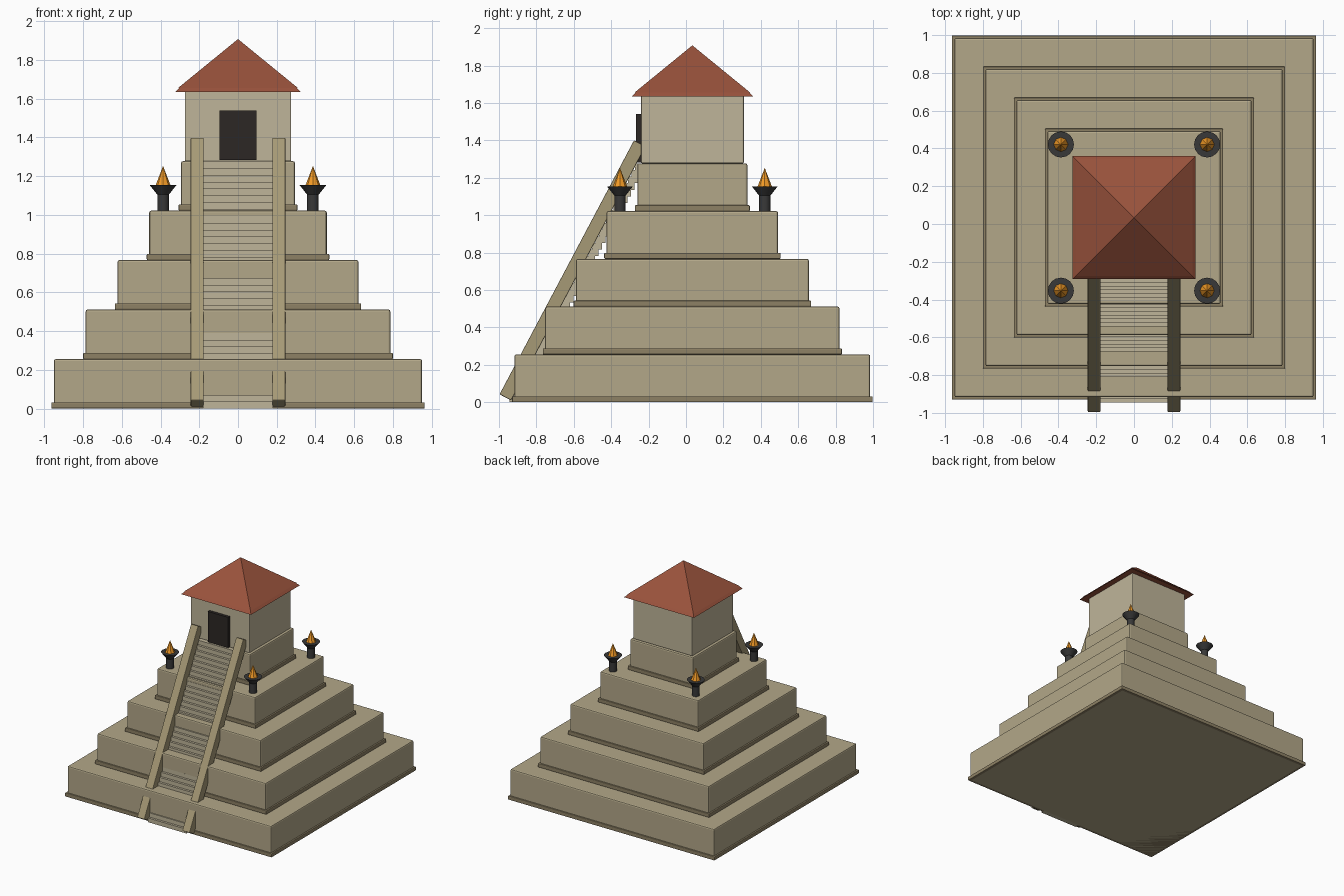
import bpy
from math import pi, sqrt, atan2
from mathutils import Vector

if "Cube" in bpy.data.objects:
    bpy.data.objects.remove(bpy.data.objects["Cube"])

CY = 0.034  # the pyramid is set back to leave room for the stair foot


def material(name, rgb):
    m = bpy.data.materials.new(name)
    m.diffuse_color = (*rgb, 1)
    m.use_nodes = True
    m.node_tree.nodes["Principled BSDF"].inputs["Base Color"].default_value = m.diffuse_color
    return m


STONE = material("stone", (0.45, 0.39, 0.25))
TRIM = material("dark_stone", (0.27, 0.22, 0.13))
PALE = material("pale_stone", (0.52, 0.46, 0.32))
RAIL = material("rail_stone", (0.38, 0.32, 0.18))
TILE = material("roof_tile", (0.32, 0.085, 0.045))
DARK = material("door_dark", (0.025, 0.02, 0.018))
IRON = material("iron", (0.04, 0.04, 0.04))
FIRE = material("fire", (0.9, 0.33, 0.02))


def finish(name, mat, bevel=0):
    ob = bpy.context.object
    ob.name = name
    ob.data.materials.append(mat)
    if bevel:
        b = ob.modifiers.new("bevel", "BEVEL")
        b.width = bevel
        b.segments = 2
    return ob


def box(name, x, y, z, mat, bevel=0):
    """Box from (min, max) ranges."""
    bpy.ops.mesh.primitive_cube_add(size=1, location=[sum(r) / 2 for r in (x, y, z)])
    bpy.context.object.scale = [r[1] - r[0] for r in (x, y, z)]
    bpy.ops.object.transform_apply(location=False, rotation=False, scale=True)
    return finish(name, mat, bevel)


def square(name, half, z0, z1, mat, bevel=0):
    return box(name, (-half, half), (CY - half, CY + half), (z0, z1), mat, bevel)


def cone(name, x, y, r0, r1, z0, z1, sides, mat, turn=0.0):
    bpy.ops.mesh.primitive_cone_add(vertices=sides, radius1=r0, radius2=r1, depth=z1 - z0,
                                    location=(x, y, (z0 + z1) / 2), rotation=(0, 0, turn))
    ob = finish(name, mat)
    if sides > 8:
        bpy.ops.object.shade_smooth_by_angle()
    return ob


# Stepped tiers, each with a dark base moulding
TIER_H = 0.2555
for i in range(5):
    half, z = 0.951 - 0.1642 * i, TIER_H * i
    square(f"tier_{i + 1}", half, z, z + TIER_H, STONE, 0.01)
    square(f"tier_moulding_{i + 1}", half + 0.013, z, z + 0.032, TRIM, 0.005)
TOP = TIER_H * 5

# Temple with doorway
square("temple", 0.275, TOP, 1.64, PALE, 0.006)
box("doorway", (-0.095, 0.095), (-0.266, -0.23), (1.283, 1.54), DARK)

# Four-sided roof with flared eaves
R2 = sqrt(2)
cone("roof_eaves", 0, CY, 0.326 * R2, 0.298 * R2, 1.634, 1.662, 4, TILE, pi / 4)
cone("roof", 0, CY, 0.31 * R2, 0, 1.655, 1.908, 4, TILE, pi / 4)

# Stairs: one thin block per step
N = 36
for i in range(N):
    t = i / (N - 1)
    y, z = -0.945 + 0.672 * t, TOP * i / N
    box(f"step_{i + 1}", (-0.18, 0.18), (y, y + 0.055), (z, z + TOP / N), PALE)

# Sloping side rails
low, high = Vector((0, -0.966, 0.026)), Vector((0, -0.247, 1.384))
run = high - low
for side, s in (("left", -1), ("right", 1)):
    w, h, t = 0.034, run.length / 2, 0.035
    ob = box(f"stair_rail_{side}", (-w, w), (-t, t), (-h, h), RAIL, 0.005)
    ob.location = (low + high) / 2 + Vector((s * 0.211, 0, 0))
    ob.rotation_euler.x = -atan2(run.y, run.z)

# Corner braziers on the fourth tier
Z = TIER_H * 4
for sx in (-1, 1):
    for sy in (-1, 1):
        x, y = sx * 0.387, CY + sy * 0.387
        cone("brazier_stem", x, y, 0.03, 0.03, Z, Z + 0.1, 16, IRON)
        cone("brazier_bowl", x, y, 0.028, 0.069, Z + 0.08, Z + 0.132, 16, IRON)
        cone("brazier_flame", x, y, 0.038, 0, Z + 0.132, Z + 0.231, 8, FIRE)
